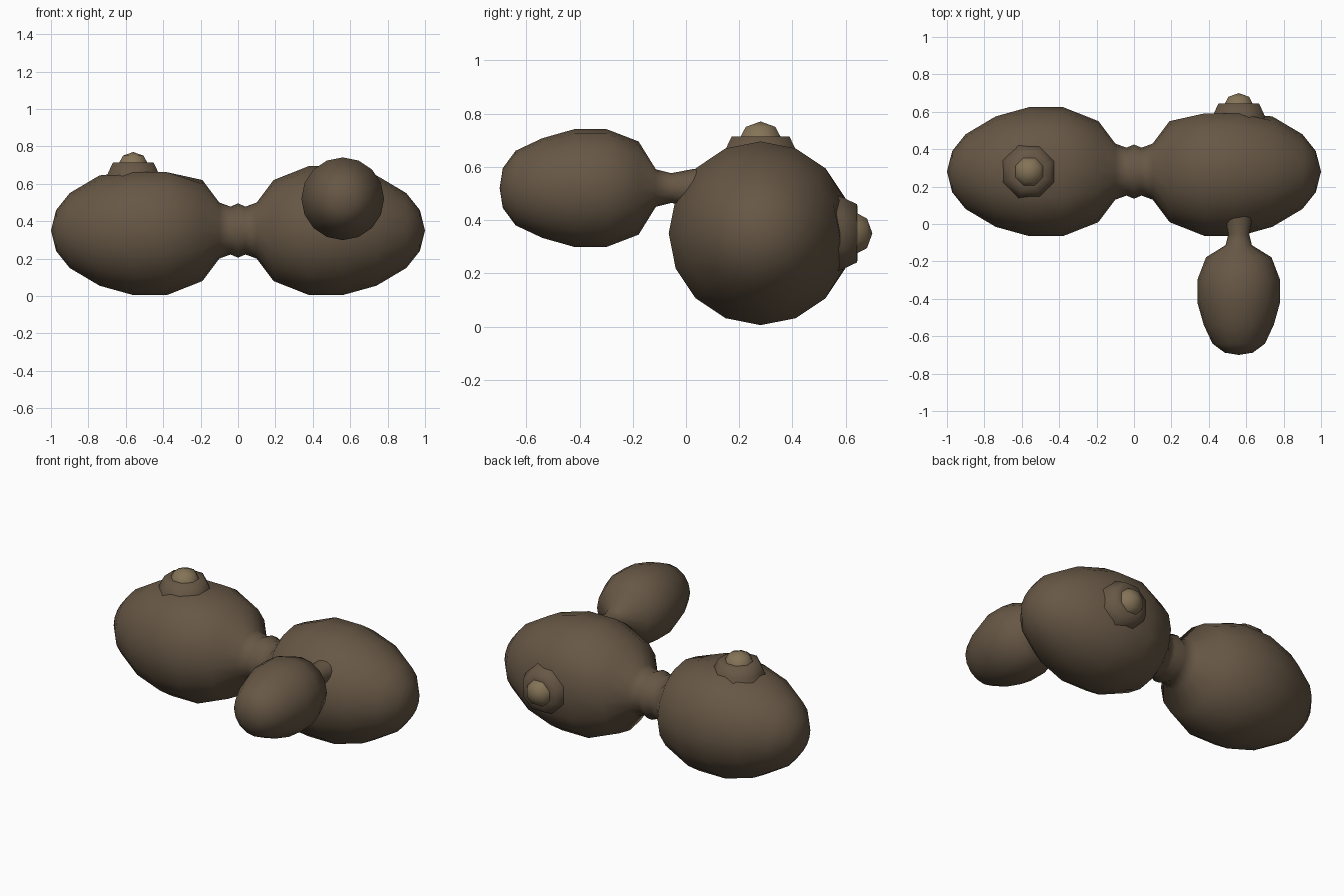
import bpy, bmesh
from math import sin, cos, pi
from mathutils import Vector

if "Cube" in bpy.data.objects:
    bpy.data.objects.remove(bpy.data.objects["Cube"])


def material(name, rgb):
    m = bpy.data.materials.new(name)
    m.diffuse_color = (*rgb, 1)
    m.use_nodes = True
    m.node_tree.nodes["Principled BSDF"].inputs["Base Color"].default_value = m.diffuse_color
    return m


skin = material("brown_skin", (0.135, 0.096, 0.06))
bud = material("pale_bud", (0.23, 0.17, 0.095))


def lathe(name, origin, axis, profile, sides, mat, phase=0.0, flats=()):
    """Revolve (distance, radius) pairs about an axis; radius 0 makes a tip.
    flats: (x_sign, direction, limit) flattens the surface below a bud."""
    axis, origin = Vector(axis), Vector(origin)
    u = Vector((0, 0, 1)) if abs(axis.z) < 0.5 else Vector((1, 0, 0))
    v = axis.cross(u)
    bm = bmesh.new()
    rings = []
    for d, r in profile:
        c = origin + axis * d
        if r == 0:
            rings.append([bm.verts.new(c)])
            continue
        ring = []
        for i in range(sides):
            a = 2 * pi * i / sides + phase
            off = (u * cos(a) + v * sin(a)) * r
            for sign, way, limit in flats:
                way = Vector(way)
                if d * sign > 0 and off.dot(way) > limit:
                    off -= way * (off.dot(way) - limit)
            ring.append(bm.verts.new(c + off))
        rings.append(ring)
    for p, q in zip(rings, rings[1:]):
        for i in range(sides):
            j = (i + 1) % sides
            quad = [p[i % len(p)], p[j % len(p)], q[j % len(q)], q[i % len(q)]]
            bm.faces.new(list(dict.fromkeys(quad)))
    bmesh.ops.recalc_face_normals(bm, faces=bm.faces)
    # open ends sit inside other parts, so make sure normals point outwards
    f = max(bm.faces, key=lambda f: f.calc_area())
    mid = f.calc_center_median() - origin
    if f.normal.dot(mid - axis * mid.dot(axis)) < 0:
        bmesh.ops.reverse_faces(bm, faces=bm.faces)
    for f in bm.faces:
        f.smooth = True
    me = bpy.data.meshes.new(name)
    bm.to_mesh(me)
    bm.free()
    me.materials.append(mat)
    ob = bpy.data.objects.new(name, me)
    bpy.context.collection.objects.link(ob)
    return ob


# Two main lobes joined by a pinched waist
half = [(0.04, 0.128), (0.10, 0.15), (0.19, 0.27), (0.38, 0.345), (0.56, 0.345),
        (0.74, 0.295), (0.90, 0.20), (0.972, 0.11), (1.0, 0)]
body = [(-d, r) for d, r in reversed(half)] + [(0, 0.145)] + half
lathe("root_body", (0, 0.28, 0.35), (1, 0, 0), body, 16, skin,
      flats=[(-1, (0, 0, 1), 0.312), (1, (0, 1, 0), 0.312)])

# Smaller side branch growing forwards from the right lobe
branch = [(-0.12, 0.075), (-0.03, 0.072), (0.055, 0.056), (0.113, 0.07),
          (0.178, 0.175), (0.298, 0.221), (0.42, 0.221), (0.54, 0.187),
          (0.64, 0.14), (0.688, 0.075), (0.70, 0)]
lathe("side_branch", (0.56, 0, 0.52), (0, -1, 0), branch, 16, skin)

# Growth buds: a brown collar with a pale tip
for label, origin, axis in (("top", (-0.56, 0.28, 0.66), (0, 0, 1)),
                            ("back", (0.56, 0.59, 0.35), (0, 1, 0))):
    lathe(label + "_bud_collar", origin, axis,
          [(-0.04, 0.16), (0, 0.145), (0.053, 0.118), (0.055, 0.07)], 8, skin, pi / 8)
    lathe(label + "_bud_tip", origin, axis,
          [(0.03, 0.088), (0.055, 0.08), (0.09, 0.06), (0.11, 0)], 8, bud, pi / 8)
